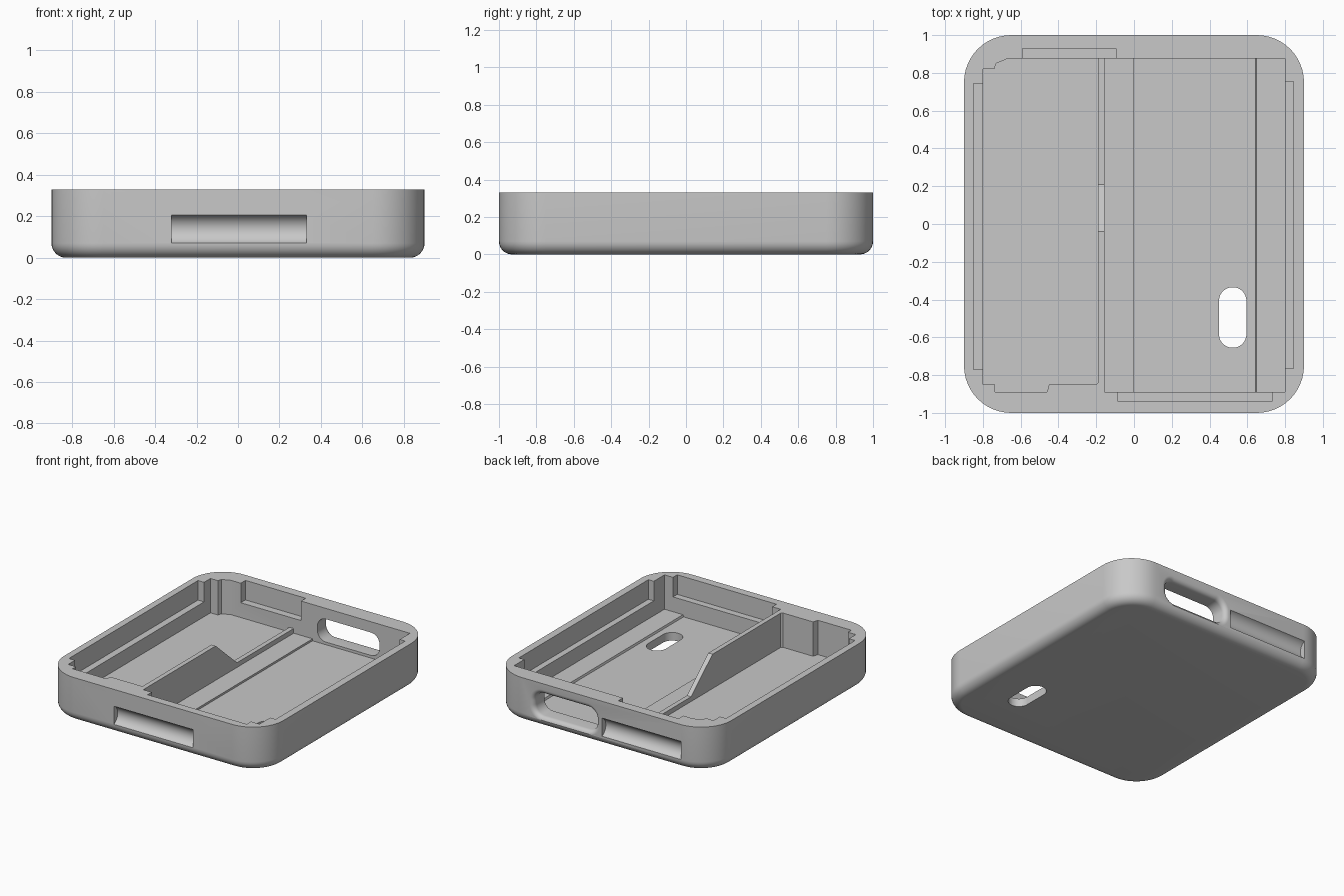
import bpy, bmesh
from math import sin, cos, pi, radians

cube = bpy.data.objects.get("Cube")
if cube:
    bpy.data.objects.remove(cube, do_unlink=True)

grey = bpy.data.materials.new("plain grey")
grey.use_nodes = True
colour = (0.58, 0.58, 0.58, 1)
grey.diffuse_color = colour
grey.node_tree.nodes["Principled BSDF"].inputs["Base Color"].default_value = colour


def loft(name, rings):
    """Closed solid skinned through matching rings of points."""
    bm = bmesh.new()
    loops = [[bm.verts.new(p) for p in ring] for ring in rings]
    n = len(loops[0])
    for a, b in zip(loops, loops[1:]):
        for i in range(n):
            j = (i + 1) % n
            bm.faces.new((a[i], a[j], b[j], b[i]))
    bm.faces.new(loops[0])
    bm.faces.new(loops[-1])
    bmesh.ops.recalc_face_normals(bm, faces=bm.faces)
    mesh = bpy.data.meshes.new(name)
    bm.to_mesh(mesh)
    bm.free()
    obj = bpy.data.objects.new(name, mesh)
    mesh.materials.append(grey)
    bpy.context.collection.objects.link(obj)
    return obj


def prism(name, outline, axis, lo, hi):
    """Extrude a 2D outline along one axis."""
    place = {"x": lambda u, v, w: (w, u, v),
             "y": lambda u, v, w: (u, w, v),
             "z": lambda u, v, w: (u, v, w)}[axis]
    return loft(name, [[place(u, v, w) for u, v in outline] for w in (lo, hi)])


def rect(x0, x1, y0, y1):
    return [(x0, y0), (x1, y0), (x1, y1), (x0, y1)]


def rounded(x0, x1, y0, y1, r, steps=12):
    """Rectangle outline with rounded corners."""
    corners = [(x1 - r, y1 - r), (x0 + r, y1 - r), (x0 + r, y0 + r), (x1 - r, y0 + r)]
    return [(cx + r * cos(a), cy + r * sin(a))
            for k, (cx, cy) in enumerate(corners)
            for a in [(k + i / steps) * pi / 2 for i in range(steps + 1)]]


# Outer shell with a rounded lower edge
HEIGHT, FILLET, OVER = 0.33, 0.07, 0.5
rings = []
for i in range(9):
    a = i / 8 * pi / 2
    d = FILLET * (1 - sin(a))
    z = FILLET * (1 - cos(a))
    rings.append([(x, y, z) for x, y in rounded(-0.9 + d, 0.9 - d, -1 + d, 1 - d, 0.25 - d)])
rings.append([(x, y, HEIGHT) for x, y, _ in rings[-1]])
body = loft("case_tray", rings)

cutters = []
FRONT, BACK, FLOOR, LEDGE = -0.89, 0.875, 0.075, 0.185

# Narrow compartment with stepped corners
cutters.append(prism("narrow_bay", [
    (-0.8, -0.85), (-0.735, -0.85), (-0.735, FRONT), (-0.46, FRONT), (-0.45, -0.85),
    (-0.2, -0.85), (-0.19, -0.84), (-0.19, BACK), (-0.67, BACK), (-0.73, 0.85),
    (-0.74, 0.82), (-0.8, 0.82)], "z", FLOOR, OVER))

# Wide compartment with a shallow trough in its floor
cutters.append(prism("wide_bay", [
    (-0.155, FLOOR), (0, FLOOR), (0, 0.06), (0.643, 0.06), (0.648, FLOOR),
    (0.8, FLOOR), (0.8, OVER), (-0.155, OVER)], "y", FRONT, BACK))

# Divider drops down a slope to a low rail
cutters.append(prism("divider_slope", [
    (0.21, 0.11), (BACK, 0.11), (BACK, OVER), (-0.233, OVER)], "x", -0.21, -0.14))

# Lid recesses along the rim
for name, box in {
    "rim_recess_right": (-0.85, -0.78, -0.77, 0.745),
    "rim_recess_left": (0.78, 0.845, -0.765, 0.755),
    "rim_recess_back": (-0.59, -0.095, 0.85, 0.93),
    "rim_recess_front": (-0.085, 0.73, -0.94, -0.87),
}.items():
    cutters.append(prism(name, rect(*box), "z", LEDGE, OVER))

# Hollow finger grooves outside the front and back walls
for name, side, x0, x1 in (("front_groove", -1, -0.32, 0.33), ("back_groove", 1, -0.66, -0.01)):
    circle = [(side * 1.028 + 0.073 * cos(i * pi / 32), 0.1375 + 0.073 * sin(i * pi / 32))
              for i in range(64)]
    cutters.append(prism(name, circle, "x", x0, x1))

# Connector opening with a flared outer lip
FLARE = 0.035
rings = []
for y, d in [(0.8, 0)] + [(1 - FLARE + FLARE * sin(a), FLARE * (1 - cos(a)))
                          for a in [i / 6 * pi / 2 for i in range(7)]] + [(1.1, FLARE)]:
    rings.append([(x, y, z) for x, z in rounded(0.04 - d, 0.55 + d, 0.08 - d, 0.25 + d, 0.07 + d)])
cutters.append(loft("connector_opening", rings))

# Slot through the floor
cutters.append(prism("floor_slot", rounded(0.45, 0.595, -0.655, -0.335, 0.072), "z", -0.1, 0.2))

# Carve the shell and drop the cutters
bpy.ops.object.select_all(action="DESELECT")
bpy.context.view_layer.objects.active = body
body.select_set(True)
for cutter in cutters:
    cutter.hide_render = True
    mod = body.modifiers.new(cutter.name, "BOOLEAN")
    mod.operation = "DIFFERENCE"
    mod.solver = "EXACT"
    mod.object = cutter
    bpy.ops.object.modifier_apply(modifier=mod.name)
    bpy.data.objects.remove(cutter, do_unlink=True)

bpy.ops.object.shade_smooth_by_angle(angle=radians(30))
